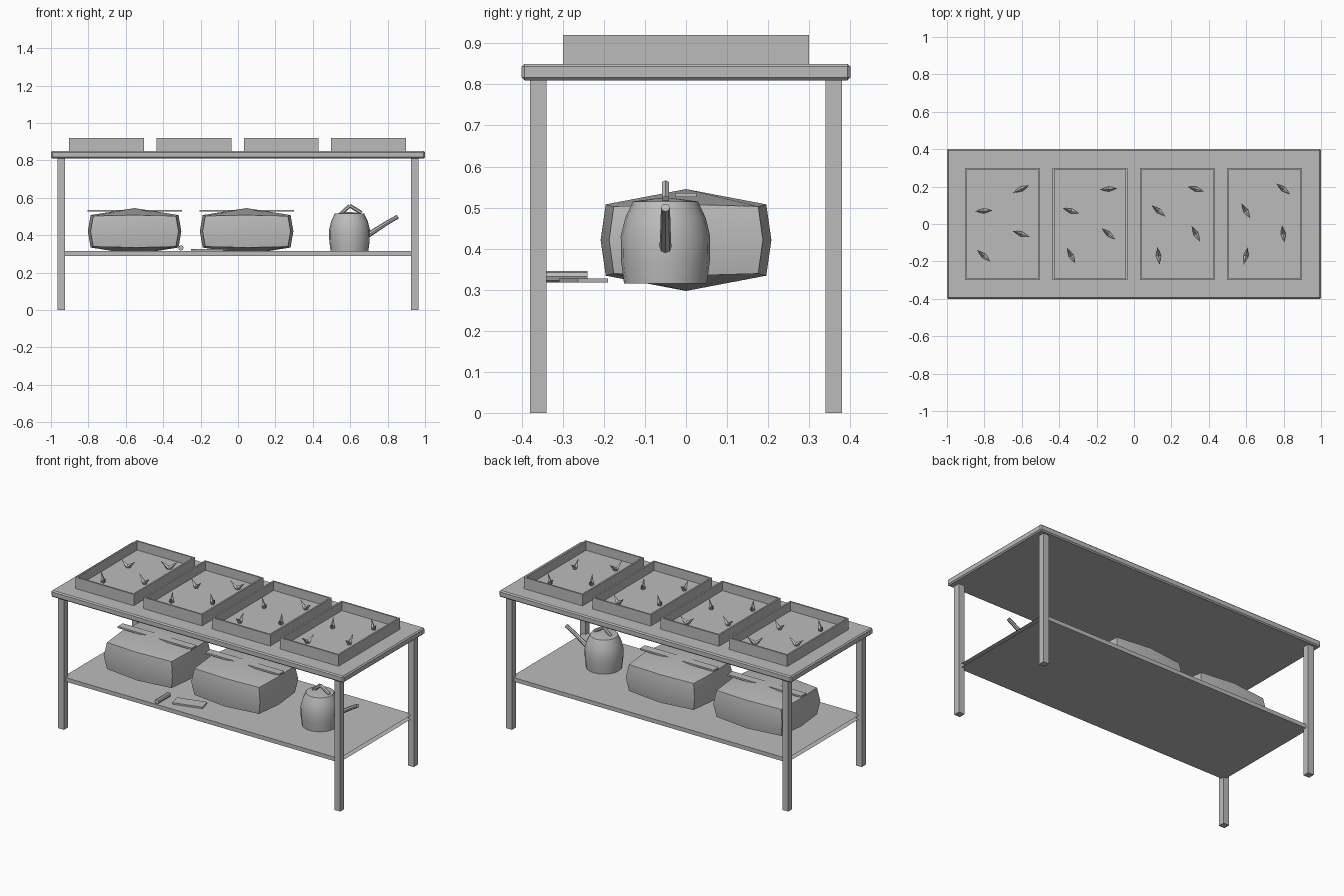
import bpy, bmesh, math
from mathutils import Vector, Matrix

if "Cube" in bpy.data.objects:
    bpy.data.objects.remove(bpy.data.objects["Cube"])

grey = bpy.data.materials.new("plain grey")
grey.diffuse_color = (0.5, 0.5, 0.5, 1)
grey.use_nodes = True
grey.node_tree.nodes["Principled BSDF"].inputs["Base Color"].default_value = grey.diffuse_color


def finish(name, bm, smooth=None):
    bmesh.ops.recalc_face_normals(bm, faces=bm.faces)
    me = bpy.data.meshes.new(name)
    bm.to_mesh(me)
    bm.free()
    me.materials.append(grey)
    ob = bpy.data.objects.new(name, me)
    bpy.context.collection.objects.link(ob)
    if smooth:
        bpy.ops.object.select_all(action='DESELECT')
        ob.select_set(True)
        bpy.context.view_layer.objects.active = ob
        bpy.ops.object.shade_smooth_by_angle(angle=math.radians(smooth))
    return ob


def cube(bm, center, size, turn=0):
    m = (Matrix.Translation(center) @ Matrix.Rotation(math.radians(turn), 4, 'Z')
         @ Matrix.Diagonal((*size, 1)))
    return bmesh.ops.create_cube(bm, size=1, matrix=m)["verts"]


def box(name, center, size, turn=0, bevel=0):
    bm = bmesh.new()
    cube(bm, center, size, turn)
    if bevel:
        bmesh.ops.bevel(bm, geom=bm.edges[:], offset=bevel, segments=1, affect='EDGES')
    return finish(name, bm)


def cone(bm, a, b, r1, r2, sides):
    a, b = Vector(a), Vector(b)
    rot = (b - a).to_track_quat('Z', 'Y').to_matrix().to_4x4()
    bmesh.ops.create_cone(bm, cap_ends=True, segments=sides, radius1=r1, radius2=r2,
                          depth=(b - a).length,
                          matrix=Matrix.Translation((a + b) / 2) @ rot)


def rods(name, points, radii, sides=6):
    bm = bmesh.new()
    for i in range(len(points) - 1):
        cone(bm, points[i], points[i + 1], radii[i], radii[i + 1], sides)
    return finish(name, bm, 40)


# Table top and legs
box("table_top", (0, 0, 0.83), (2, 0.8, 0.04), bevel=0.007)
for sx, side in ((-1, "left"), (1, "right")):
    for sy, end in ((-1, "front"), (1, "back")):
        box(f"{end}_{side}_leg", (sx * 0.945, sy * 0.36, 0.405), (0.04, 0.04, 0.81))

# Lower shelf, open at its two short ends
bm = bmesh.new()
cube(bm, (0, 0, 0.3025), (1.89, 0.72, 0.025))
bm.normal_update()
bmesh.ops.delete(bm, geom=[f for f in bm.faces if abs(f.normal.x) > 0.9], context='FACES_ONLY')
finish("lower_shelf", bm)

# Seed trays with four sprouts each
SPOTS = ((0.1, 0.187), (-0.1, 0.07), (0.1, -0.053), (-0.1, -0.17))
for k in range(4):
    tx = -0.703 + k * 0.467
    bm = bmesh.new()
    cube(bm, (tx, 0, 0.885), (0.4, 0.6, 0.07))
    bm.normal_update()
    top = [f for f in bm.faces if f.normal.z > 0.9]
    bmesh.ops.inset_region(bm, faces=top, thickness=0.014)
    floor = bmesh.ops.extrude_discrete_faces(bm, faces=top)["faces"]
    for f in floor:
        for v in f.verts:
            v.co.z = 0.865
    finish(f"seed_tray_{k + 1}", bm)

    bm = bmesh.new()
    for i, (ox, oy) in enumerate(SPOTS):
        ang = math.radians(25 - 22 * i - 21 * k)
        d = Vector((math.cos(ang), math.sin(ang), 0))
        base = Vector((tx + ox, oy, 0.868))
        for s in (-1, 1):
            cone(bm, base, base + d * s * 0.047 + Vector((0, 0, 0.042)), 0.014, 0.0005, 4)
    finish(f"sprouts_{k + 1}", bm)

# Soil bags: a cube cut once each way, with its middles pushed out
for k, bx in enumerate((-0.553, 0.046)):
    bm = bmesh.new()
    bmesh.ops.create_cube(bm, size=2)
    bmesh.ops.subdivide_edges(bm, edges=bm.edges[:], cuts=1, use_grid_fill=True)
    for v in bm.verts:
        x, y, z = v.co
        ax, ay, az = abs(x), abs(y), abs(z)
        v.co = (bx + x * 0.25 * (1 - 0.06 * ay) * (1 - 0.06 * az),
                y * 0.208 * (1 - 0.10 * ax) * (1 - 0.06 * az),
                0.421 + z * 0.124 * (1 - 0.30 * max(ax, ay) - 0.04 * ax * ay))
    finish(f"soil_bag_{k + 1}", bm, 35)
    box(f"bag_seam_{k + 1}", (bx, 0, 0.531), (0.505, 0.05, 0.01))

# Watering can: turned body, spout and handle
CX, CY, N = 0.596, -0.05, 20
bm = bmesh.new()
rings = []
for r, z in ((0.101, 0.315), (0.108, 0.37), (0.109, 0.43), (0.098, 0.475), (0.079, 0.515)):
    rings.append([bm.verts.new((CX + r * math.cos(t), CY + r * math.sin(t), z))
                  for t in (2 * math.pi * i / N for i in range(N))])
for a, b in zip(rings, rings[1:]):
    for i in range(N):
        j = (i + 1) % N
        bm.faces.new((a[i], a[j], b[j], b[i]))
bm.faces.new(rings[0])
tip = bm.verts.new((CX, CY, 0.525))
for i in range(N):
    bm.faces.new((rings[-1][i], rings[-1][(i + 1) % N], tip))
finish("watering_can_body", bm, 35)
rods("watering_can_spout", [(0.67, CY, 0.385), (0.795, CY, 0.465), (0.855, CY, 0.5)],
     [0.015, 0.012, 0.011], 8)
rods("watering_can_handle", [(0.55, CY, 0.515), (0.598, CY, 0.558), (0.66, CY, 0.52)],
     [0.01, 0.01, 0.01])

# Hand trowel: round grip and flat blade
rods("trowel_grip", [(-0.305, -0.36, 0.332), (-0.305, -0.24, 0.332)], [0.014, 0.014], 8)
box("trowel_blade", (-0.155, -0.25, 0.322), (0.18, 0.075, 0.01), turn=15)
